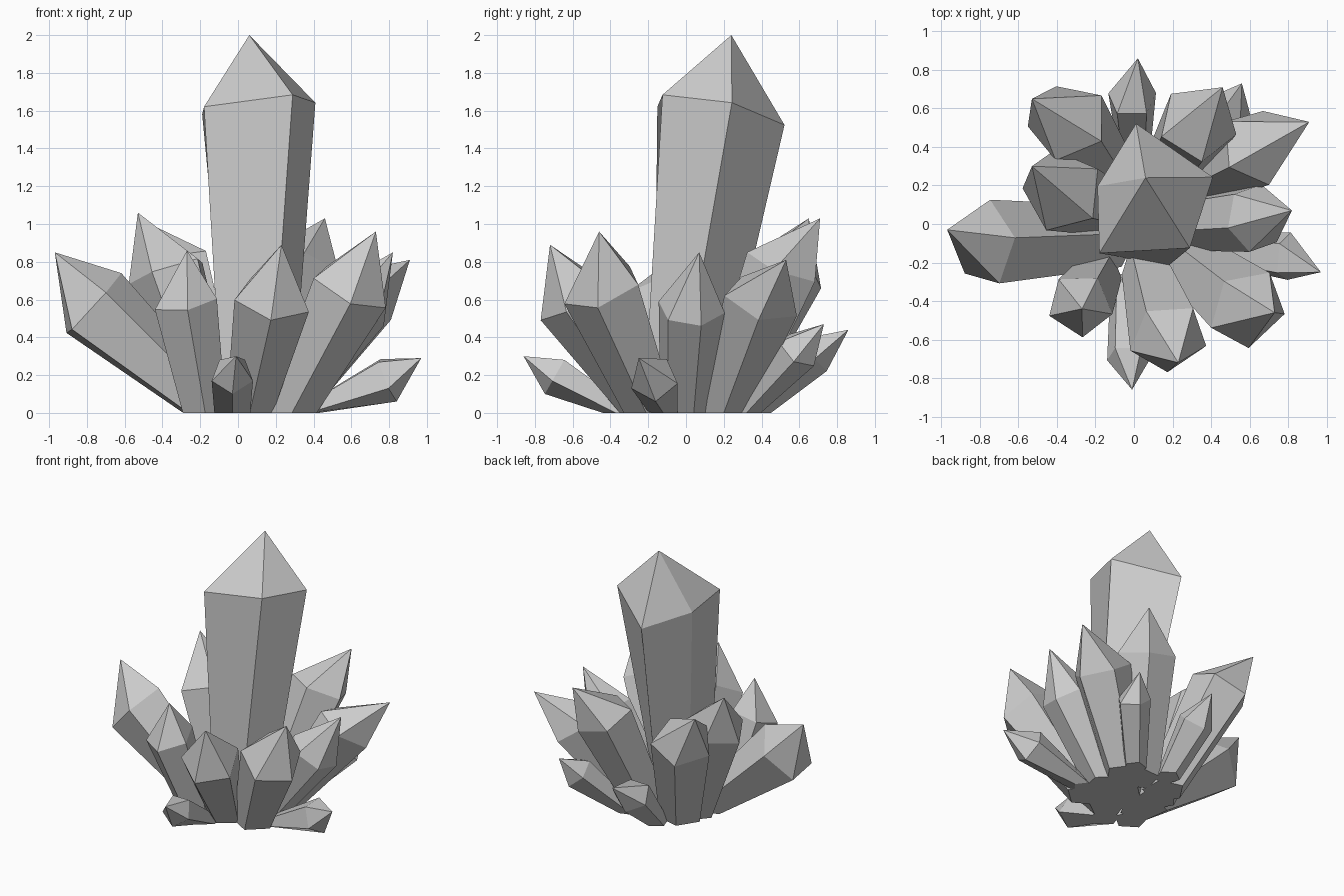
import bpy
import bmesh
from math import cos, sin, radians, tau
from mathutils import Matrix, Vector

default_cube = bpy.data.objects.get("Cube")
if default_cube:
    bpy.data.objects.remove(default_cube, do_unlink=True)

# Single flat stone colour
stone = bpy.data.materials.new("pale_grey_stone")
stone.use_nodes = True
stone_colour = (0.6, 0.6, 0.6, 1)
stone.diffuse_color = stone_colour
stone.node_tree.nodes["Principled BSDF"].inputs["Base Color"].default_value = stone_colour


def polygon(sides=5, phase=0):
    """Corners of a regular polygon of radius one."""
    angles = [radians(phase) + tau * i / sides for i in range(sides)]
    return [Vector((cos(angle), sin(angle), 0)) for angle in angles]


def crystal(name, outline, foot, foot_size, shoulder, shoulder_size, tip, foot_twist=0):
    """Flaring prism cut flat at the ground, with a tilted shoulder and a pointed tip."""
    foot_centre = Vector((foot[0], foot[1], 0))
    shoulder_centre = Vector(shoulder)
    lean = Vector((0, 0, 1)).rotation_difference(shoulder_centre - foot_centre)
    twist = Matrix.Rotation(radians(foot_twist), 3, "Z")

    bm = bmesh.new()
    lower = [bm.verts.new(foot_centre + twist @ corner * foot_size) for corner in outline]
    for vert in lower:
        vert.co.z = 0
    upper = [bm.verts.new(shoulder_centre + lean @ corner * shoulder_size)
             for corner in outline]
    point = bm.verts.new(tip)
    bm.faces.new(list(reversed(lower)))
    for i in range(len(outline)):
        following = (i + 1) % len(outline)
        bm.faces.new((lower[i], lower[following], upper[following], upper[i]))
        bm.faces.new((upper[i], upper[following], point))
    bmesh.ops.recalc_face_normals(bm, faces=bm.faces)

    mesh = bpy.data.meshes.new(name)
    bm.to_mesh(mesh)
    bm.free()
    mesh.materials.append(stone)
    bpy.context.collection.objects.link(bpy.data.objects.new(name, mesh))


# Tall central crystal with an uneven five-sided section
main_outline = [Vector(corner) for corner in
                ((-.25, -.29, -.03), (.22, -.27, .03), (.34, .1, .03),
                 (-.06, .39, -.05), (-.26, .06, -.03))]
crystal("main_crystal", main_outline, foot=(.09, -.05), foot_size=.55,
        shoulder=(.07, .14, 1.62), shoulder_size=1, tip=(.06, .24, 2), foot_twist=-15)

# Ring of medium crystals leaning outwards
crystal("right_crystal", polygon(phase=8), foot=(-.14, -.07), foot_size=.17,
        shoulder=(-.77, -.1, .57), shoulder_size=.23, tip=(-.97, -.03, .85))
crystal("back_right_crystal", polygon(phase=39), foot=(-.1, .2), foot_size=.15,
        shoulder=(-.34, .53, .76), shoulder_size=.22, tip=(-.53, .65, 1.03))
crystal("back_left_crystal", polygon(phase=-14), foot=(.15, .22), foot_size=.15,
        shoulder=(.33, .52, .78), shoulder_size=.21, tip=(.46, .71, 1.03))
crystal("inner_right_crystal", polygon(phase=31), foot=(-.13, .08), foot_size=.15,
        shoulder=(-.37, .17, .75), shoulder_size=.22, tip=(-.53, .3, 1.06))
crystal("rear_left_crystal", polygon(), foot=(.25, .2), foot_size=.14,
        shoulder=(.63, .4, .6), shoulder_size=.21, tip=(.91, .53, .81))
crystal("left_crystal", polygon(sides=6, phase=17), foot=(.25, 0), foot_size=.14,
        shoulder=(.63, .03, .56), shoulder_size=.18, tip=(.82, .07, .85))
crystal("front_left_crystal", polygon(phase=-12), foot=(.27, -.18), foot_size=.15,
        shoulder=(.59, -.44, .66), shoulder_size=.22, tip=(.73, -.46, .96))
crystal("front_crystal", polygon(phase=-17), foot=(.06, -.22), foot_size=.13,
        shoulder=(.18, -.59, .6), shoulder_size=.21, tip=(.23, -.72, .89))
crystal("front_right_crystal", polygon(phase=-15), foot=(-.18, -.25), foot_size=.12,
        shoulder=(-.28, -.42, .59), shoulder_size=.175, tip=(-.27, -.44, .86))

# Small crystals around the foot
crystal("small_left_crystal", polygon(), foot=(.35, -.12), foot_size=.08,
        shoulder=(.79, -.17, .18), shoulder_size=.13, tip=(.97, -.25, .29))
crystal("small_front_crystal", polygon(phase=-18), foot=(-.03, -.34), foot_size=.1,
        shoulder=(-.03, -.69, .2), shoulder_size=.115, tip=(-.01, -.86, .3))
crystal("small_back_crystal", polygon(phase=18), foot=(0, .36), foot_size=.09,
        shoulder=(-.01, .65, .31), shoulder_size=.13, tip=(.02, .86, .44))
crystal("small_rear_left_crystal", polygon(), foot=(.26, .32), foot_size=.08,
        shoulder=(.5, .59, .33), shoulder_size=.12, tip=(.56, .73, .47))
